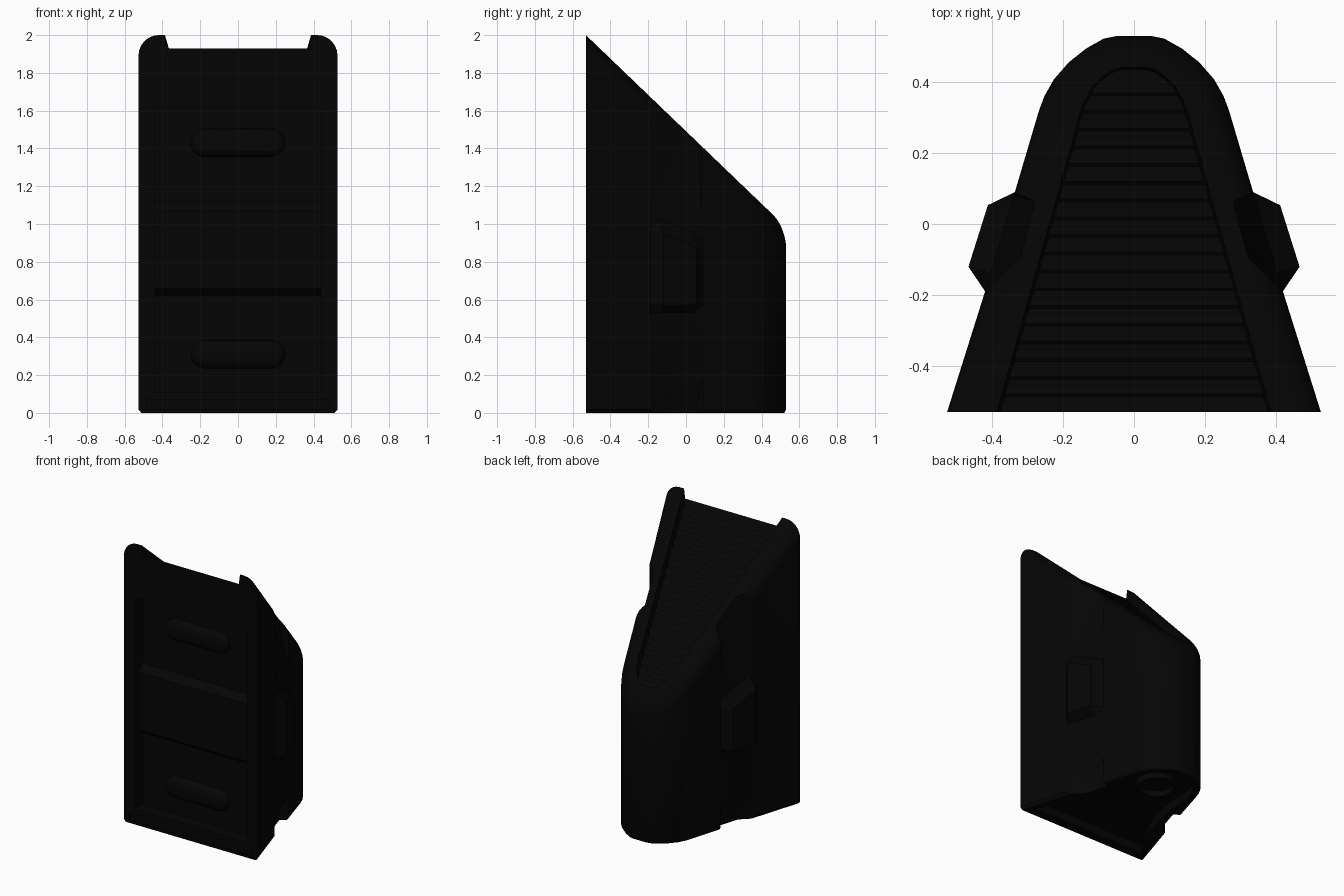
import bpy, bmesh, math
from mathutils import Vector

if "Cube" in bpy.data.objects:
    bpy.data.objects.remove(bpy.data.objects["Cube"], do_unlink=True)

black = bpy.data.materials.new("soft_black")
black.use_nodes = True
black.diffuse_color = (0.0015, 0.0015, 0.0015, 1)
black.node_tree.nodes["Principled BSDF"].inputs["Base Color"].default_value = black.diffuse_color

FRONT = -0.53
PANEL = 0.085


def slope(y):
    return 2.0 - 0.96 * (y - FRONT)


def finish(name, bm, smooth=True):
    bmesh.ops.recalc_face_normals(bm, faces=bm.faces[:])
    mesh = bpy.data.meshes.new(name)
    bm.to_mesh(mesh)
    bm.free()
    mesh.materials.append(black)
    obj = bpy.data.objects.new(name, mesh)
    bpy.context.collection.objects.link(obj)
    if smooth:
        shade(obj)
    return obj


def shade(obj):
    bpy.ops.object.select_all(action="DESELECT")
    obj.select_set(True)
    bpy.context.view_layer.objects.active = obj
    bpy.ops.object.shade_smooth_by_angle(angle=math.radians(32))


def loft(name, rings, smooth=False):
    """Closed solid through equal-sized closed rings."""
    bm = bmesh.new()
    loops = [[bm.verts.new(p) for p in ring] for ring in rings]
    n = len(loops[0])
    for a, b in zip(loops, loops[1:]):
        for i in range(n):
            j = (i + 1) % n
            bm.faces.new((a[i], a[j], b[j], b[i]))
    bm.faces.new(loops[0])
    bm.faces.new(loops[-1])
    return finish(name, bm, smooth)


def box(name, x, y0, y1, z0, z1):
    return loft(name, [[(-x, y0, z), (x, y0, z), (x, y1, z), (-x, y1, z)] for z in (z0, z1)])


def mirrored(half):
    return half + [(-x, y) for x, y in reversed(half[:-1])]


# Plan curves: outer wall and inner edge of the rail
outer = mirrored([(.527, FRONT), (.42, -.19), (.336, .09), (.268, .32), (.253, .36), (.226, .408),
                  (.184, .456), (.135, .495), (.085, .523), (.05, .53), (0, .53)])
inner_half = [(.376, FRONT), (.293, -.23), (.221, .03), (.163, .24), (.148, .3), (.132, .345),
              (.11, .385), (.085, .41), (.06, .427), (.035, .435), (0, .435)]
inner = mirrored(inner_half)


def between(t):
    return [(a[0] + (b[0] - a[0]) * t, a[1] + (b[1] - a[1]) * t) for a, b in zip(outer, inner)]


# Main shell: wall, rounded rail, sunken tray
rings = [[(x, y, z) for x, y in between(t)] for t, z in ((.1, 0), (0, .018))]
for k in range(7):
    a = math.pi / 2 * k / 6
    rings.append([(x, y, slope(y) - .11 * (1 - math.sin(a))) for x, y in between(.7 * (1 - math.cos(a)))])
rings.append([(x, y, slope(y)) for x, y in between(.93)])
rings.append([(x, y, slope(y) - .085) for x, y in inner])
bm = bmesh.new()
loops = [[bm.verts.new(p) for p in ring] for ring in rings]
n = len(outer)
for a, b in zip(loops, loops[1:]):
    for i in range(n - 1):
        bm.faces.new((a[i], a[i + 1], b[i + 1], b[i]))
for loop in (loops[0], loops[-1]):
    for i in range(n // 2):
        ids = (i, i + 1, n - 2 - i, n - 1 - i)
        bm.faces.new(list(dict.fromkeys(loop[j] for j in ids)))
bm.faces.new([l[0] for l in loops] + [l[-1] for l in reversed(loops)])
body = finish("body_shell", bm, False)

# Side direction vectors
along = Vector((-.29, .957, 0))
out = Vector((.957, .29, 0))
start = Vector((.42, -.19, 0))
LENGTH = .293


def side_point(side, u, v, z):
    p = start + along * u + out * v
    return (p.x * side, p.y, z)


def channel(side, levels):
    return loft("channel_cutter", [[side_point(side, u, v, z) for u, v in
                ((-.03, .06), (0, .003), (.02 + 1.5 * d, -d), (LENGTH - .01, -d), (LENGTH, .003), (LENGTH, .06))]
                for z, d in levels])


# Cut the front panel, base strip, side channels and underside pocket
cutters = [box("front_cutter", .44, -.6, FRONT + PANEL, .11, 1.615),
           box("strip_cutter", .485, -.6, FRONT + .008, .02, .07)]
for side in (1, -1):
    cutters.append(channel(side, ((-.05, .06), (.08, .055), (.18, -.002))))
    cutters.append(channel(side, ((1.08, -.002), (1.4, .06), (1.8, .075))))
pocket = []
for i, (a, b) in enumerate(zip(outer, inner)):
    t = .85 if i in (1, 2, n - 2, n - 3) else .45
    pocket.append((a[0] + (b[0] - a[0]) * t, max(a[1] + (b[1] - a[1]) * t, FRONT + .07)))
cutters.append(loft("pocket_cutter", [[(x, y, z) for x, y in pocket] for z in (-.05, .06)]))
for cutter in cutters:
    cutter.hide_render = True
    mod = body.modifiers.new("cut", "BOOLEAN")
    mod.operation = "DIFFERENCE"
    mod.solver = "EXACT"
    mod.object = cutter
bpy.context.view_layer.update()
cut_mesh = bpy.data.meshes.new_from_object(body.evaluated_get(bpy.context.evaluated_depsgraph_get()))
body.modifiers.clear()
body.data = cut_mesh
for cutter in cutters:
    bpy.data.objects.remove(cutter, do_unlink=True)
shade(body)


# Ribbed tread on the sloping tray
def tray_width(y):
    for (x0, y0), (x1, y1) in zip(inner_half, inner_half[1:]):
        if y <= y1:
            return x0 + (x1 - x0) * (y - y0) / (y1 - y0)


bm = bmesh.new()
rows = [(FRONT, -.085)]
pitch = .05
for k in range(19):
    y = FRONT + k * pitch
    rows += [(y, -.07), (y + .022, -.07), (y + .03, -.084), (y + .042, -.084)]
previous = None
for y, dz in rows:
    w = tray_width(y) + .004
    row = [bm.verts.new((s * w, y, slope(y) + dz)) for s in (-1, 1)]
    if previous:
        bm.faces.new((previous[0], previous[1], row[1], row[0]))
    previous = row
finish("ribbed_tread", bm, False)

# Raised blocks on the sides
for side, word in ((1, "left"), (-1, "right")):
    rings = []
    for z, grow, tilt in ((.53, 0, 0), (.57, 1, 0), (.92, 1, 1), (1.0, 0, 1)):
        ring = []
        for u, v in ((0, 0), (.053, .065), (.235, .063), (LENGTH, 0), (LENGTH, -.02), (0, -.02)):
            ring.append(side_point(side, u, v * grow, z + tilt * (.05 - .4 * u)))
        rings.append(ring)
    loft(word + "_side_block", rings)

# Raised middle band on the front panel
band = [(PANEL + .002, .62), (.04, .66), (.04, 1.07), (PANEL + .002, 1.12)]
loft("front_band", [[(x, FRONT + d, z) for d, z in band] for x in (-.44, .44)])


# Rounded grips on the front panel
def stadium(r, y, z):
    pts = []
    for centre, first in ((.175, -90), (-.175, 90)):
        for k in range(9):
            a = math.radians(first + k * 22.5)
            pts.append((centre + r * math.cos(a), y, z + r * math.sin(a)))
    return pts


for z, word in ((1.43, "upper"), (.31, "lower")):
    loft(word + "_grip", [stadium(r, FRONT + PANEL - d, z) for r, d in
         ((.075, -.005), (.073, .018), (.064, .032), (.05, .042), (.03, .047))], True)

# Ring rib inside the underside pocket
bm = bmesh.new()
steps = 24
for k in range(steps):
    angles = [2 * math.pi * (k + d) / steps for d in (0, 1)]
    corners = [[(r * math.cos(a), .23 + r * math.sin(a), z) for r, z in
                ((.11, .065), (.11, .02), (.135, .02), (.135, .065))] for a in angles]
    for i in range(3):
        bm.faces.new([bm.verts.new(p) for p in (corners[0][i], corners[1][i], corners[1][i + 1], corners[0][i + 1])])
bmesh.ops.remove_doubles(bm, verts=bm.verts[:], dist=.0005)
finish("underside_ring", bm)
